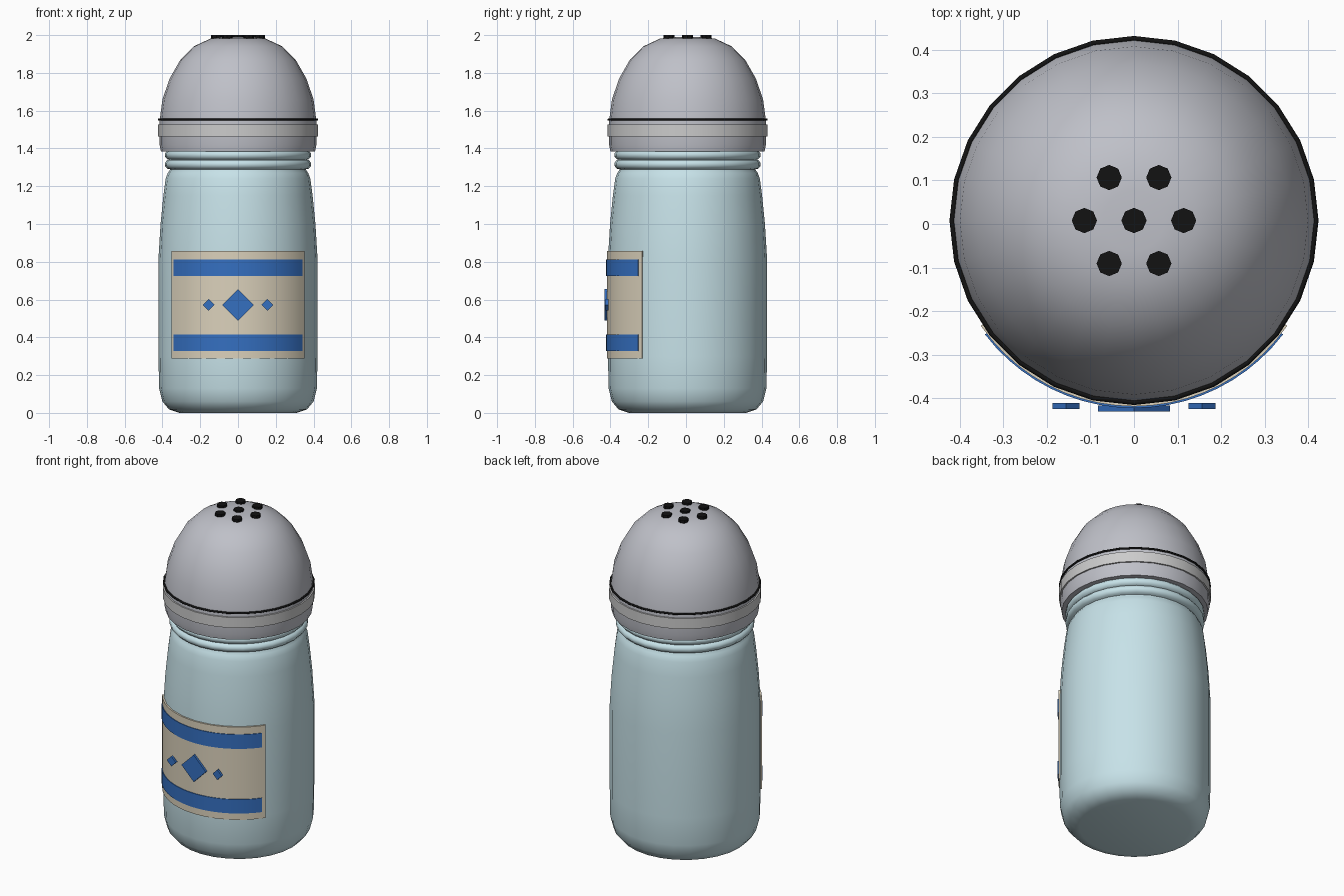
import bpy, bmesh, math

if "Cube" in bpy.data.objects:
    bpy.data.objects.remove(bpy.data.objects["Cube"])

CY = 0.008   # axis of the jar, so the label emblem stays inside the bounds
SEG = 28

def mat(name, r, g, b):
    m = bpy.data.materials.new(name)
    m.diffuse_color = (r, g, b, 1)
    m.use_nodes = True
    m.node_tree.nodes["Principled BSDF"].inputs["Base Color"].default_value = m.diffuse_color
    return m

glass = mat("pale_glass", 0.57, 0.76, 0.81)
steel = mat("steel", 0.52, 0.53, 0.58)
black = mat("black", 0.006, 0.006, 0.006)
paper = mat("paper", 0.71, 0.64, 0.5)
blue = mat("blue", 0.035, 0.16, 0.53)

def finish(name, bm, material, smooth=35):
    bmesh.ops.remove_doubles(bm, verts=bm.verts, dist=1e-5)
    bmesh.ops.recalc_face_normals(bm, faces=bm.faces)
    me = bpy.data.meshes.new(name)
    bm.to_mesh(me)
    bm.free()
    ob = bpy.data.objects.new(name, me)
    bpy.context.collection.objects.link(ob)
    ob.location.y = CY
    if material:
        me.materials.append(material)
    if smooth:
        bpy.ops.object.select_all(action='DESELECT')
        ob.select_set(True)
        bpy.context.view_layer.objects.active = ob
        bpy.ops.object.shade_smooth_by_angle(angle=math.radians(smooth))
    return ob

def sweep(name, profile, material, start=0, sweep_angle=math.tau, steps=SEG, closed=False, smooth=35):
    """Revolve (radius, z) points around the jar axis."""
    bm = bmesh.new()
    full = sweep_angle == math.tau
    rings = []
    for i in range(steps if full else steps + 1):
        a = start + sweep_angle * i / steps
        rings.append([bm.verts.new((r * math.cos(a), r * math.sin(a), z)) for r, z in profile])
    n = len(profile)
    for i in range(steps):
        p, q = rings[i], rings[(i + 1) % len(rings)]
        for j in range(n if closed else n - 1):
            k = (j + 1) % n
            bm.faces.new((p[j], q[j], q[k], p[k]))
    if not full:
        bm.faces.new(rings[0])
        bm.faces.new(rings[-1])
    bmesh.ops.remove_doubles(bm, verts=bm.verts, dist=1e-5)
    return finish(name, bm, material, smooth)

# Glass jar with threaded neck
sweep("jar_body", [(0, 0), (0.31, 0), (0.365, 0.018), (0.4, 0.06), (0.418, 0.13), (0.421, 0.3),
                   (0.421, 0.82), (0.41, 1.0), (0.395, 1.15), (0.383, 1.24), (0.372, 1.27), (0.358, 1.29),
                   (0.358, 1.4), (0, 1.4)], glass)
for i, z in enumerate((1.318, 1.368)):
    sweep(f"neck_thread_{i+1}", [(0.35, z - 0.03), (0.375, z - 0.025), (0.387, z - 0.01),
                                 (0.387, z + 0.006), (0.375, z + 0.02), (0.35, z + 0.025)],
          glass, closed=True, smooth=50)

# Metal cap: dome, collar, and dark seam
sweep("cap_dome", [(0, 1.385), (0.408, 1.385), (0.415, 1.42), (0.416, 1.54), (0.412, 1.57), (0.4, 1.66),
                   (0.362, 1.77), (0.305, 1.87), (0.235, 1.94), (0.145, 1.982), (0.07, 1.989), (0, 1.99)], steel)
sweep("cap_collar", [(0.40, 1.464), (0.424, 1.464), (0.424, 1.528), (0.40, 1.528)], None, closed=True)
sweep("cap_seam", [(0.418 + 0.006 * math.cos(t * math.tau / 8), 1.553 + 0.006 * math.sin(t * math.tau / 8))
                   for t in range(8)], black, closed=True, smooth=60)

# Shaker holes: one in the centre, six around
for i in range(7):
    bm = bmesh.new()
    bmesh.ops.create_cone(bm, cap_ends=True, segments=8, radius1=0.029, radius2=0.029, depth=0.025)
    a = i * math.tau / 6
    rad = 0 if i == 6 else 0.114
    bmesh.ops.translate(bm, verts=bm.verts, vec=(rad * math.cos(a), rad * math.sin(a), 1.9875))
    finish(f"shaker_hole_{i+1}", bm, black, 0)

# Curved label and its stripes on the front
def patch(name, half_deg, r, z0, z1, material):
    h = math.radians(half_deg)
    sweep(name, [(0.412, z0), (r, z0), (r, z1), (0.412, z1)], material,
          start=-math.pi / 2 - h, sweep_angle=2 * h, steps=20, closed=True)

patch("label", 55.5, 0.427, 0.287, 0.857, paper)
patch("label_stripe_upper", 52.6, 0.431, 0.725, 0.813, blue)
patch("label_stripe_lower", 52.6, 0.431, 0.328, 0.414, blue)

# Diamond emblem: flat square prisms standing just off the label
def diamond(name, x, half, front):
    bm = bmesh.new()
    pts = [(half, 0), (0, half), (-half, 0), (0, -half)]
    face = bm.faces.new([bm.verts.new((x + u, front - CY, 0.572 + v)) for u, v in pts])
    out = bmesh.ops.extrude_face_region(bm, geom=[face])
    bmesh.ops.translate(bm, vec=(0, 0.014, 0),
                        verts=[g for g in out["geom"] if isinstance(g, bmesh.types.BMVert)])
    finish(name, bm, blue, 0)

diamond("diamond_centre", 0, 0.083, -0.431)
diamond("diamond_left", -0.156, 0.031, -0.425)
diamond("diamond_right", 0.156, 0.031, -0.425)
